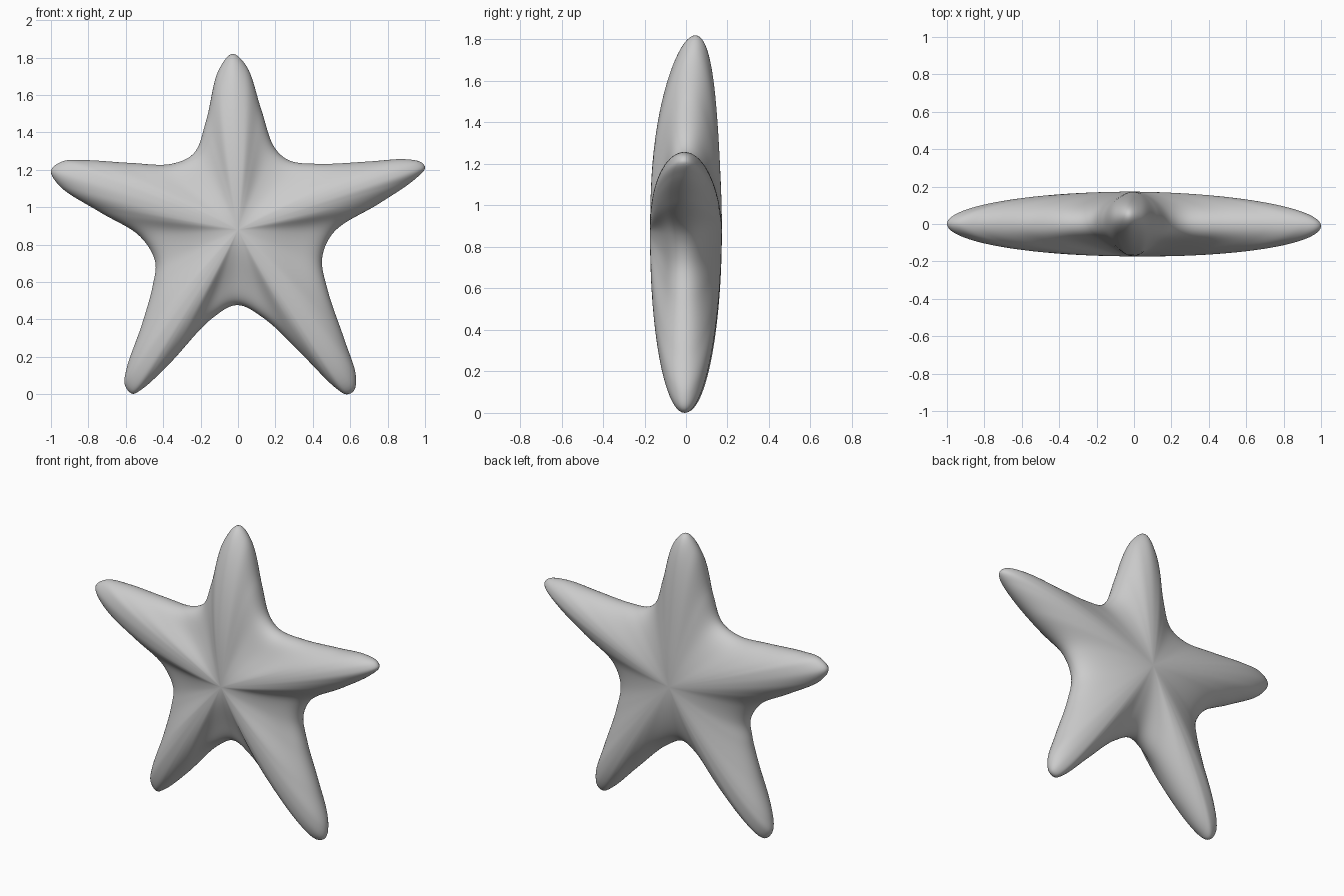
import bpy, bmesh, math
from mathutils import Vector

if "Cube" in bpy.data.objects:
    bpy.data.objects.remove(bpy.data.objects["Cube"])

CENTRE = Vector((0.0, 0.88))
HALF_THICK = 0.173
RINGS, STEPS = 22, 8

# Outline in x, z: clockwise from the top arm
OUTLINE = [(-.03, 1.82), (.045, 1.755), (.125, 1.52), (.195, 1.32), (.275, 1.25),
           (.435, 1.232), (.705, 1.245), (.89, 1.257), (.98, 1.24), (1, 1.21),
           (.94, 1.145), (.755, 1.02), (.515, .87), (.45, .73), (.48, .555),
           (.57, .29), (.63, .10), (.62, .02), (.58, 0), (.515, .04),
           (.355, .2), (.14, .405), (-.005, .477), (-.14, .405), (-.365, .165),
           (-.51, .03), (-.565, .003), (-.605, .05), (-.595, .14), (-.515, .37),
           (-.455, .585), (-.443, .71), (-.525, .845), (-.74, .975), (-.95, 1.11),
           (-1, 1.195), (-.94, 1.245), (-.82, 1.252), (-.575, 1.237), (-.355, 1.232),
           (-.235, 1.29), (-.17, 1.465), (-.105, 1.73)]


def smooth_loop(points, steps):
    """Closed centripetal-like spline through the points."""
    pts = [Vector(p) for p in points]
    n, out = len(pts), []
    for i in range(n):
        p0, p1, p2, p3 = (pts[(i + k) % n] for k in (-1, 0, 1, 2))
        d0, d1, d2 = (max((b - a).length, 1e-4) ** .5 for a, b in ((p0, p1), (p1, p2), (p2, p3)))
        m1 = (p2 - p1) + d1 * ((p1 - p0) / d0 - (p2 - p0) / (d0 + d1))
        m2 = (p2 - p1) + d1 * ((p3 - p2) / d2 - (p3 - p1) / (d1 + d2))
        for s in range(steps):
            u = s / steps
            out.append(p1 * (2*u**3 - 3*u**2 + 1) + m1 * (u**3 - 2*u**2 + u)
                       + p2 * (3*u**2 - 2*u**3) + m2 * (u**3 - u**2))
    return out


def surface_point(rim, phi, side):
    """Point on the body: phi runs from the middle (0) to the rim (90 degrees)."""
    t = math.sin(phi)
    d = rim - CENTRE
    p = CENTRE + d * t
    # Soft grooves between the arms, deeper on the front
    v = min(max((0.85 - d.length) / 0.4, 0), 1)
    v = v * v * (3 - 2 * v)
    groove = (0.2 if side < 0 else 0.04) * v * math.sin(2 * phi) ** 2
    # The top arm leans back, the right arm slightly forward
    lean = 0.045 * max(p.y - 1.1, 0) ** 2 / 0.52 - 0.012 * max(p.x, 0)
    return p.x, lean + side * HALF_THICK * math.cos(phi) * (1 - groove), p.y


rim = smooth_loop(OUTLINE, STEPS)
bm = bmesh.new()


def ring(phi, side):
    return [bm.verts.new(surface_point(r, phi, side)) for r in rim]


# Rings from the front middle, over the rim, to the back middle
angles = [math.pi / 2 * k / RINGS for k in range(1, RINGS + 1)]
rings = [ring(a, -1) for a in angles] + [ring(a, 1) for a in reversed(angles[:-1])]
n = len(rim)
for a, b in zip(rings, rings[1:]):
    for i in range(n):
        j = (i + 1) % n
        bm.faces.new((a[i], a[j], b[j], b[i]))
for loop, side in ((rings[0], -1), (rings[-1], 1)):
    mid = bm.verts.new((CENTRE.x, side * HALF_THICK, CENTRE.y))
    for i in range(n):
        bm.faces.new((loop[i], loop[(i + 1) % n], mid))
bmesh.ops.recalc_face_normals(bm, faces=bm.faces)
for f in bm.faces:
    f.smooth = True

mesh = bpy.data.meshes.new("starfish_body")
bm.to_mesh(mesh)
bm.free()
body = bpy.data.objects.new("starfish_body", mesh)
bpy.context.collection.objects.link(body)

grey = bpy.data.materials.new("light_grey")
grey.diffuse_color = (0.6, 0.6, 0.6, 1)
grey.use_nodes = True
grey.node_tree.nodes["Principled BSDF"].inputs["Base Color"].default_value = grey.diffuse_color
mesh.materials.append(grey)
